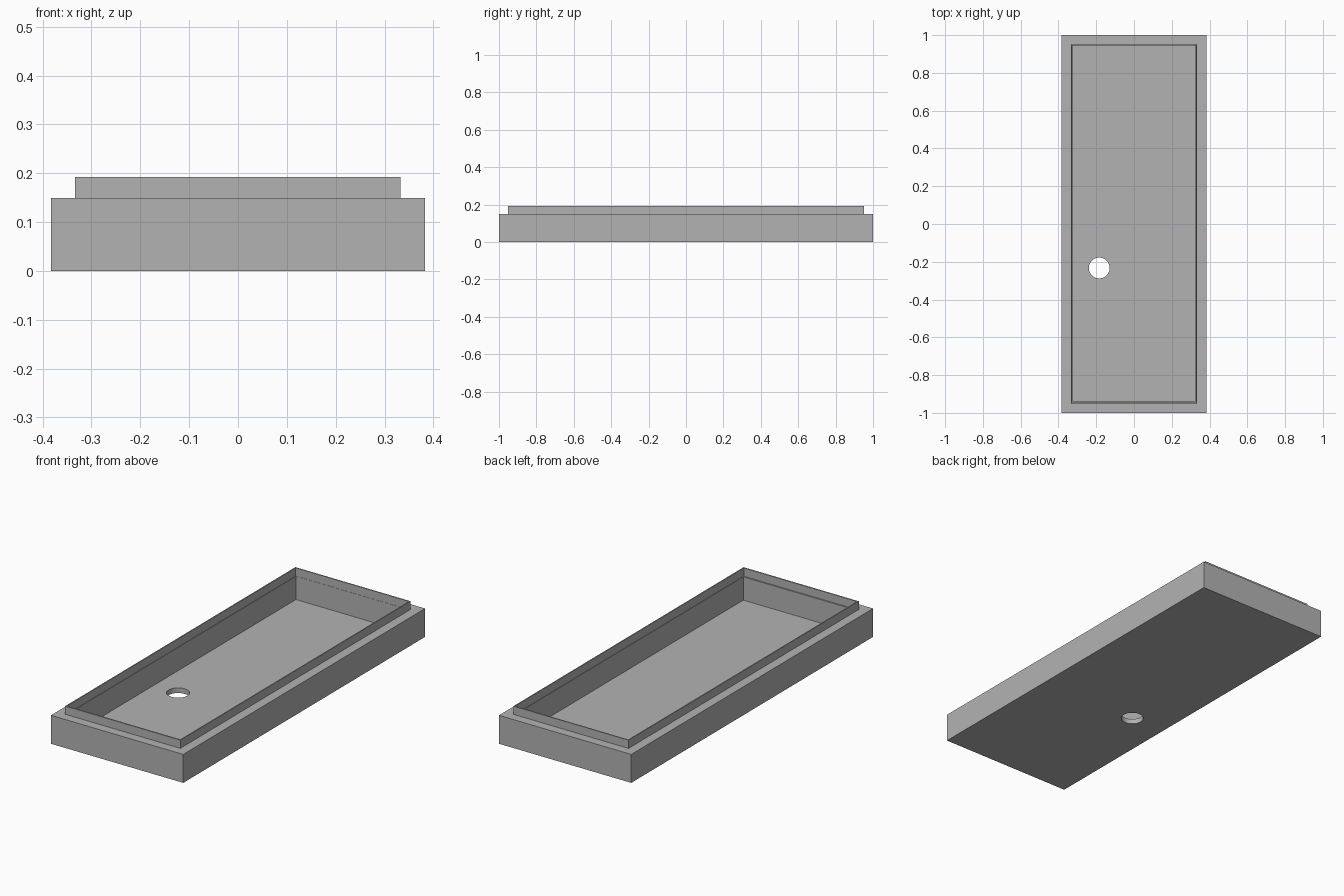
import bpy
import bmesh

if "Cube" in bpy.data.objects:
    bpy.data.objects.remove(bpy.data.objects["Cube"], do_unlink=True)

# Plain grey material
GREY = (0.45, 0.45, 0.45, 1.0)
grey = bpy.data.materials.new("plain_grey")
grey.use_nodes = True
grey.diffuse_color = GREY
grey.node_tree.nodes["Principled BSDF"].inputs["Base Color"].default_value = GREY


def lofted_rectangles(name, sections):
    """Closed solid through rectangles given as (x0, x1, y0, y1, z)."""
    bm = bmesh.new()
    rings = []
    for x0, x1, y0, y1, z in sections:
        corners = ((x0, y0), (x1, y0), (x1, y1), (x0, y1))
        rings.append([bm.verts.new((x, y, z)) for x, y in corners])
    for low, high in zip(rings, rings[1:]):
        for i in range(4):
            j = (i + 1) % 4
            bm.faces.new((low[i], low[j], high[j], high[i]))
    bm.faces.new(rings[0][::-1])
    bm.faces.new(rings[-1])
    bmesh.ops.recalc_face_normals(bm, faces=bm.faces)
    mesh = bpy.data.meshes.new(name)
    bm.to_mesh(mesh)
    bm.free()
    mesh.materials.append(grey)
    obj = bpy.data.objects.new(name, mesh)
    bpy.context.collection.objects.link(obj)
    return obj


FLOOR, SHOULDER, RIM = 0.027, 0.149, 0.192
outer = (-0.383, 0.383, -1.0, 1.0)
lip_outer = (-0.334, 0.333, -0.952, 0.952)
lip_inner = (-0.328, 0.327, -0.945, 0.946)
cavity = (-0.326, 0.325, -0.938, 0.945)

# Tray: outside wall, shoulder, thin raised lip, inner ledge and cavity
tray = lofted_rectangles("tray", [
    (*outer, 0.0),
    (*outer, SHOULDER),
    (*lip_outer, SHOULDER),
    (*lip_outer, RIM),
    (*lip_inner, RIM),
    (*lip_inner, SHOULDER),
    (*cavity, SHOULDER),
    (*cavity, FLOOR),
])

# Round hole through the floor
bpy.ops.mesh.primitive_cylinder_add(vertices=64, radius=0.055, depth=0.1,
                                    location=(-0.184, -0.233, 0.014))
cutter = bpy.context.object
cutter.name = "hole_cutter"
cutter.hide_render = True
cutter.data.materials.append(grey)

cut = tray.modifiers.new("floor_hole", "BOOLEAN")
cut.operation = "DIFFERENCE"
cut.solver = "EXACT"
cut.object = cutter

bpy.ops.object.select_all(action="DESELECT")
tray.select_set(True)
bpy.context.view_layer.objects.active = tray
bpy.ops.object.modifier_apply(modifier=cut.name)
bpy.data.objects.remove(cutter, do_unlink=True)
bpy.ops.object.shade_smooth_by_angle()
